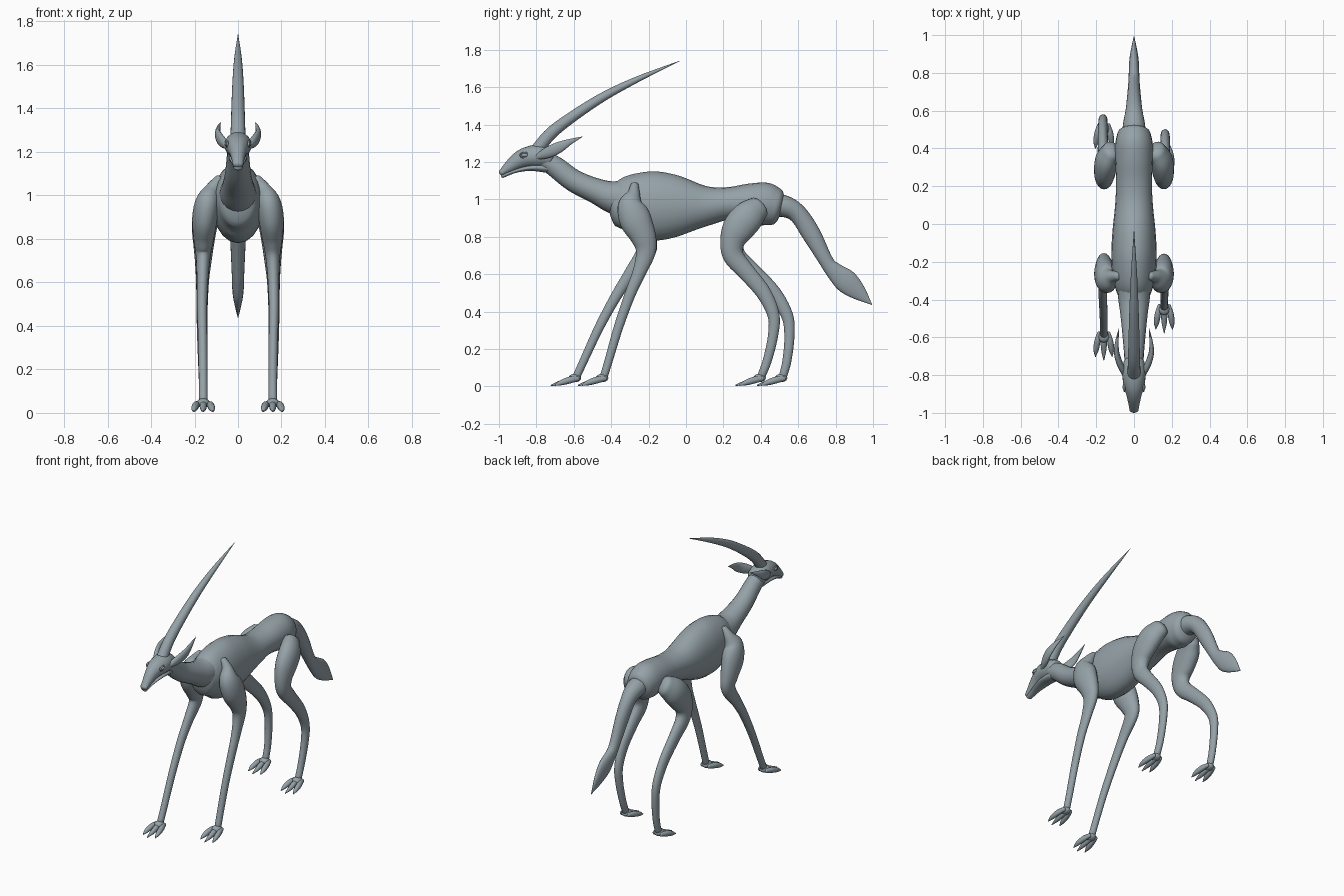
import bpy
import bmesh
from math import sin, cos, pi
from mathutils import Vector

cube = bpy.data.objects.get("Cube")
if cube:
    bpy.data.objects.remove(cube, do_unlink=True)

# One blue-grey hide colour for the whole animal
hide = bpy.data.materials.new("slate_grey_hide")
hide.use_nodes = True
hide_colour = (.30, .36, .39, 1)
hide.diffuse_color = hide_colour
hide.node_tree.nodes["Principled BSDF"].inputs["Base Color"].default_value = hide_colour


def finish(name, bm):
    """Turn a bmesh into a smooth shaded object with the hide material."""
    bmesh.ops.recalc_face_normals(bm, faces=bm.faces)
    for face in bm.faces:
        face.smooth = True
    mesh = bpy.data.meshes.new(name)
    bm.to_mesh(mesh)
    bm.free()
    mesh.materials.append(hide)
    obj = bpy.data.objects.new(name, mesh)
    bpy.context.scene.collection.objects.link(obj)
    return obj


def spline(rows, steps):
    """Catmull-Rom interpolation through rows of numbers."""
    rows = [Vector(row) for row in rows]
    padded = [2 * rows[0] - rows[1]] + rows + [2 * rows[-1] - rows[-2]]
    result = []
    for a, b, c, d in zip(padded, padded[1:], padded[2:], padded[3:]):
        for i in range(steps):
            t = i / steps
            result.append(b + (c - a) * (t / 2) + (2 * a - 5 * b + 4 * c - d) * (t * t / 2)
                          + (3 * b - a - 3 * c + d) * (t ** 3 / 2))
    return result + [rows[-1]]


def loft(name, rows, steps=5, sides=20, start=.6, end=.6):
    """Skin elliptical rings along a path; rows are x, y, z, half width, half depth.
    start and end set how far the rounded end caps bulge."""
    samples = spline(rows, steps)
    centres = [Vector(s[:3]) for s in samples]
    stations = []
    last = len(samples) - 1
    for i, s in enumerate(samples):
        tangent = (centres[min(i + 1, last)] - centres[max(i - 1, 0)]).normalized()
        stations.append((centres[i], tangent, max(s[3], .001), max(s[4], .001)))

    def cap(station, bulge):
        centre, tangent, wide, deep = station
        reach = bulge * (wide + deep) / 2
        return [(centre + tangent * reach * sin(a), tangent, wide * cos(a), deep * cos(a))
                for a in (pi / 8, pi / 4, pi * .37, pi * .47)]

    stations = cap(stations[0], -start)[::-1] + stations + cap(stations[-1], end)
    bm = bmesh.new()
    rings = []
    for centre, tangent, wide, deep in stations:
        across = Vector((1, 0, 0))
        across = (across - tangent * across.dot(tangent)).normalized()
        up = tangent.cross(across)
        rings.append([bm.verts.new(centre + across * wide * cos(2 * pi * k / sides)
                                   + up * deep * sin(2 * pi * k / sides))
                      for k in range(sides)])
    for a, b in zip(rings, rings[1:]):
        for k in range(sides):
            n = (k + 1) % sides
            bm.faces.new((a[k], a[n], b[n], b[k]))
    bm.faces.new(rings[0])
    bm.faces.new(rings[-1])
    return finish(name, bm)


def ball(name, centre, size):
    """Ellipsoid with the given half sizes."""
    bm = bmesh.new()
    bmesh.ops.create_uvsphere(bm, u_segments=20, v_segments=12, radius=1)
    bmesh.ops.scale(bm, vec=size, verts=bm.verts)
    bmesh.ops.translate(bm, vec=centre, verts=bm.verts)
    return finish(name, bm)


def profile(rows):
    """Rows of y, top, bottom, half width become rows for a loft on the midline."""
    return [(0, y, (top + low) / 2, wide, (top - low) / 2) for y, top, low, wide in rows]


# Torso: deep chest, narrow waist, rounded rump
loft("torso", profile([
    (-.38, 1.07, .85, .085), (-.30, 1.13, .81, .11), (-.18, 1.15, .78, .12),
    (-.05, 1.13, .80, .115), (.10, 1.075, .855, .1), (.22, 1.065, .89, .095),
    (.34, 1.085, .88, .1), (.42, 1.09, .86, .1), (.48, 1.06, .86, .088)]), start=.35, end=.4)

# Neck
loft("neck", [
    (0, -.25, 1, .09, .12), (0, -.38, 1.01, .085, .09), (0, -.48, 1.045, .072, .068),
    (0, -.60, 1.1, .06, .06), (0, -.70, 1.175, .052, .056), (0, -.79, 1.23, .048, .045)])

# Head, with a separate lower jaw
loft("head", profile([
    (-.985, 1.16, 1.125, .024), (-.95, 1.2, 1.14, .03), (-.90, 1.25, 1.16, .042),
    (-.85, 1.28, 1.17, .056), (-.79, 1.292, 1.17, .062), (-.73, 1.27, 1.17, .055)]), end=.5)
loft("lower_jaw", profile([
    (-.98, 1.137, 1.115, .019), (-.91, 1.162, 1.142, .03), (-.83, 1.185, 1.152, .042),
    (-.74, 1.195, 1.142, .042)]))

# Single long swept-back horn
loft("horn", [
    (0, -.80, 1.26, .035, .035), (0, -.72, 1.355, .032, .033), (0, -.60, 1.447, .029, .029),
    (0, -.44, 1.55, .024, .024), (0, -.26, 1.642, .016, .016), (0, -.035, 1.74, .001, .001)], steps=7)

# Tail with a flattened tuft
loft("tail", [
    (0, .45, .97, .065, .065), (0, .53, .962, .058, .058), (0, .60, .92, .045, .05),
    (0, .67, .815, .037, .05), (0, .75, .67, .03, .038), (0, .79, .62, .028, .046),
    (0, .855, .563, .026, .062), (0, .92, .505, .016, .044), (0, .995, .437, .001, .001)])

# Ears and eyes on both sides
for label, side in (("left", 1), ("right", -1)):
    loft(label + "_ear", [
        (side * .045, -.80, 1.225, .016, .014), (side * .075, -.74, 1.25, .017, .03),
        (side * .092, -.68, 1.278, .014, .03), (side * .09, -.62, 1.308, .009, .016),
        (side * .08, -.555, 1.335, .001, .001)], sides=14)
    ball(label + "_eye", (side * .047, -.862, 1.236), (.014, .02, .011))
    bm = bmesh.new()
    lid = 16
    loops = []
    for k in range(lid):
        a = 2 * pi * k / lid
        loops.append([bm.verts.new((side * (.05 + .006 * cos(b)),
                                    -.862 + (.023 + .005 * sin(b)) * cos(a),
                                    1.236 + (.013 + .005 * sin(b)) * sin(a)))
                      for b in (0, pi / 2, pi, pi * 1.5)])
    for k in range(lid):
        a, b = loops[k], loops[(k + 1) % lid]
        for j in range(4):
            n = (j + 1) % 4
            bm.faces.new((a[j], a[n], b[n], b[j]))
    finish(label + "_eyelid", bm)

# Leg paths for the left side
FRONT_LEG = [
    (.085, -.275, 1.075, .022, .022), (.115, -.28, 1.03, .035, .035),
    (.14, -.295, .97, .055, .07), (.153, -.27, .89, .058, .085), (.158, -.228, .80, .047, .068),
    (.16, -.215, .72, .034, .053), (.163, -.25, .61, .026, .036), (.165, -.30, .49, .023, .029),
    (.162, -.36, .32, .021, .025), (.16, -.41, .15, .02, .022), (.16, -.437, .06, .02, .021)]
HIND_LEG = [
    (.12, .385, .955, .05, .065), (.145, .335, .91, .06, .085), (.155, .28, .845, .057, .085),
    (.158, .248, .77, .047, .065), (.16, .255, .695, .038, .055), (.163, .325, .61, .03, .046),
    (.165, .415, .50, .026, .04), (.165, .468, .38, .024, .032), (.163, .465, .27, .022, .027),
    (.16, .435, .14, .02, .024), (.16, .405, .06, .02, .022)]


def leg(name, path, side, stride):
    """Leg whose lower part swings by stride, ending in a three-toed foot."""
    rows = []
    for x, y, z, wide, deep in path:
        swing = max(0, (.72 - z) / .66) ** .7
        rows.append((side * x, y + stride * swing, z, wide, deep))
    loft(name, rows)
    x, y, z = rows[-1][:3]
    ball(name + "_ankle", (x, y - .012, .045), (.03, .034, .022))
    for toe, offset, reach in (("inner", -.034, .12), ("middle", 0, .14), ("outer", .034, .12)):
        out = side * offset
        loft(name + "_" + toe + "_toe", [
            (x + out * .7, y + .005, .042, .011, .013), (x + out, y - .04, .034, .016, .018),
            (x + out * 1.2, y - .085, .02, .014, .014),
            (x + out * 1.3, y - reach, .006, .002, .003)], sides=12)


leg("front_left_leg", FRONT_LEG, 1, 0)
leg("front_right_leg", FRONT_LEG, -1, -.145)
leg("hind_left_leg", HIND_LEG, 1, 0)
leg("hind_right_leg", HIND_LEG, -1, .115)
